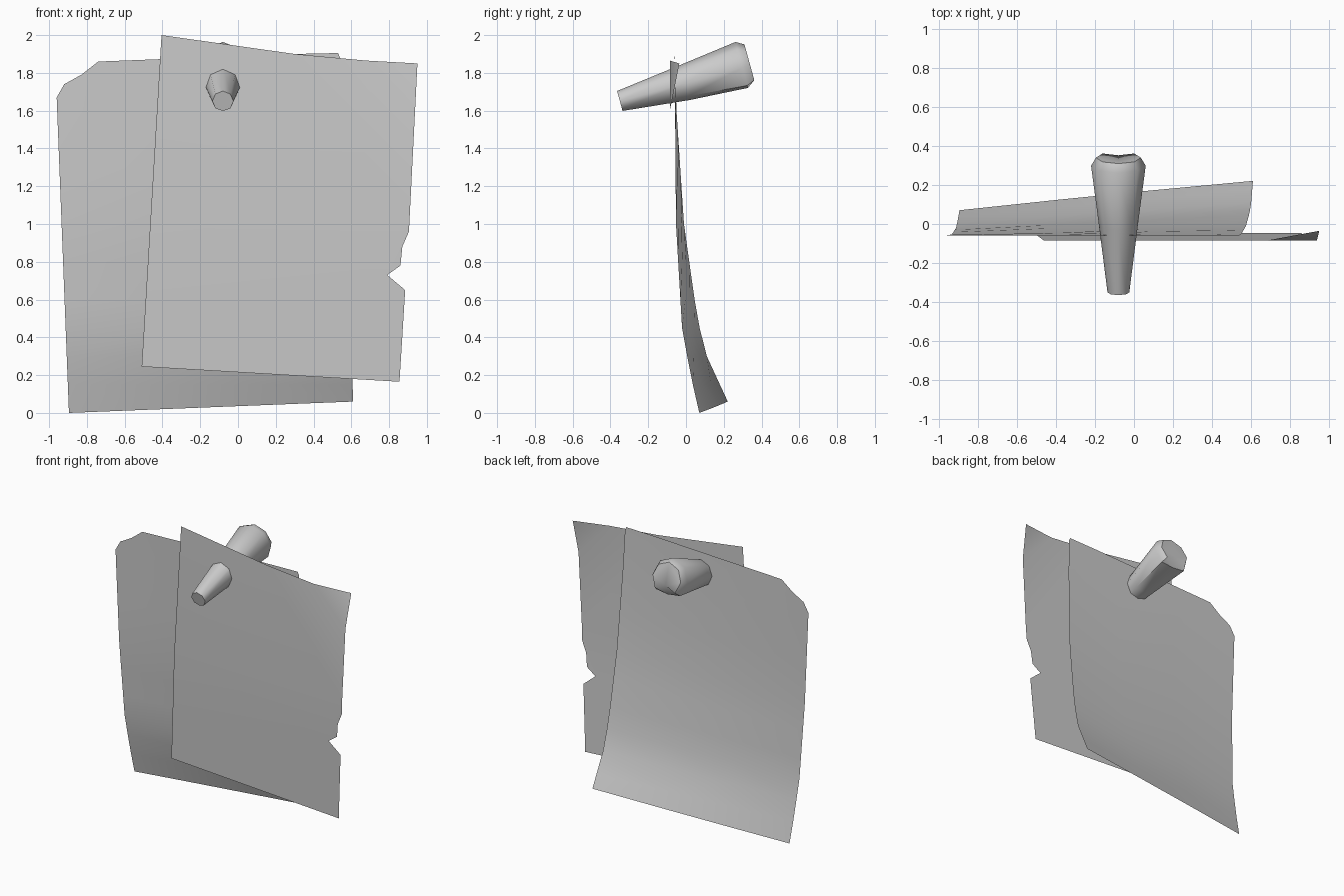
import bpy, bmesh, math
from mathutils import Vector

if "Cube" in bpy.data.objects:
    bpy.data.objects.remove(bpy.data.objects["Cube"])

grey = bpy.data.materials.new("plain grey")
grey.use_nodes = True
colour = (0.6, 0.6, 0.6, 1)
grey.diffuse_color = colour
grey.node_tree.nodes["Principled BSDF"].inputs["Base Color"].default_value = colour


def finish(bm, name, angle):
    mesh = bpy.data.meshes.new(name)
    bm.to_mesh(mesh)
    bm.free()
    mesh.materials.append(grey)
    obj = bpy.data.objects.new(name, mesh)
    bpy.context.collection.objects.link(obj)
    bpy.ops.object.select_all(action='DESELECT')
    obj.select_set(True)
    bpy.context.view_layer.objects.active = obj
    bpy.ops.object.shade_smooth_by_angle(angle=math.radians(angle))


def curve(points, z):
    """Piecewise linear depth along the height."""
    for (z0, y0), (z1, y1) in zip(points, points[1:]):
        if z <= z1:
            break
    return y0 + (y1 - y0) * (z - z0) / (z1 - z0)


def sheet(name, outline, cuts, depth):
    """Flat outline, sliced along fold lines and then bent."""
    bm = bmesh.new()
    bm.faces.new([bm.verts.new((x, 0, z)) for x, z in outline])
    for co, no in cuts:
        bmesh.ops.bisect_plane(bm, geom=bm.verts[:] + bm.edges[:] + bm.faces[:],
                               plane_co=co, plane_no=no)
    bmesh.ops.triangulate(bm, faces=bm.faces[:])
    for v in bm.verts:
        v.co.y = depth(v.co.x, v.co.z)
    finish(bm, name, 40)


def level(z):
    return (0, 0, z), (0, 0, 1)


# Rear sheet: swept backwards at the foot, more so on its left side
right_edge = [(0, 0.07), (0.2, 0.025), (0.45, -0.02), (1, -0.052), (1.9, -0.06)]
left_edge = [(0.06, 0.22), (0.3, 0.11), (0.5, 0.06), (1, -0.01), (1.6, -0.05), (1.9, -0.06)]


def rear_depth(x, z):
    u = (x + 0.9) / 1.5
    return curve(right_edge, z) * (1 - u) + curve(left_edge, z) * u


rear_outline = [(-0.895, 0), (0.61, 0.06), (0.54, 1.88), (0.53, 1.905), (0.3, 1.9),
                (-0.74, 1.86), (-0.83, 1.79), (-0.92, 1.74), (-0.96, 1.67)]
rear_cuts = [level(z) for z in (0.15, 0.3, 0.45, 0.6, 0.8, 1, 1.3, 1.6)]
rear_cuts += [((x, 0, 0), (1, 0, 0)) for x in (-0.4, 0.1)]
sheet("rear_sheet", rear_outline, rear_cuts, rear_depth)

# Front sheet: torn edge, slightly lifted foot and a curled top corner
fold = Vector((0.68, 0, 1.865))
fold_normal = Vector((0.255, 0, 0.25)).normalized()
corner_reach = (Vector((0.95, 0, 1.85)) - fold).dot(fold_normal)


def front_depth(x, z):
    curl = max(0, (Vector((x, 0, z)) - fold).dot(fold_normal) / corner_reach)
    return curve([(0.16, -0.045), (1.05, -0.085), (2, -0.085)], z) + 0.05 * curl


front_outline = [(-0.51, 0.245), (0.855, 0.165), (0.885, 0.65), (0.79, 0.73), (0.86, 0.78),
                 (0.87, 0.88), (0.905, 0.96), (0.95, 1.85), (0.68, 1.865), (0.3, 1.9),
                 (-0.405, 2)]
sheet("front_sheet", front_outline, [level(0.6), level(1.05), (fold, fold_normal)], front_depth)

# Tapered peg driven through both sheets, with a cleft in its rounded head
bm = bmesh.new()
tip, head = Vector((-0.08, -0.35, 1.65)), Vector((-0.08, 0.34, 1.84))
axis = (head - tip).normalized()
side = Vector((1, 0, 0))
up = side.cross(axis)
sides = 8
rings = []
for t, radius, cleft in ((0, 0.056, 0.95), (0.5, 0.1, 0.92), (0.94, 0.14, 0.8), (1, 0.115, 0.4)):
    ring = []
    for i in range(sides):
        a = 2 * math.pi * i / sides - math.pi / 2
        r = radius * (cleft if i == 0 else 1)
        ring.append(bm.verts.new(tip.lerp(head, t) + r * (math.cos(a) * side + math.sin(a) * up)))
    rings.append(ring)
for a, b in zip(rings, rings[1:]):
    for i in range(sides):
        j = (i + 1) % sides
        bm.faces.new((a[i], a[j], b[j], b[i]))
bm.faces.new(rings[0])
bm.faces.new(rings[-1])
bmesh.ops.recalc_face_normals(bm, faces=bm.faces[:])
finish(bm, "peg", 50)
